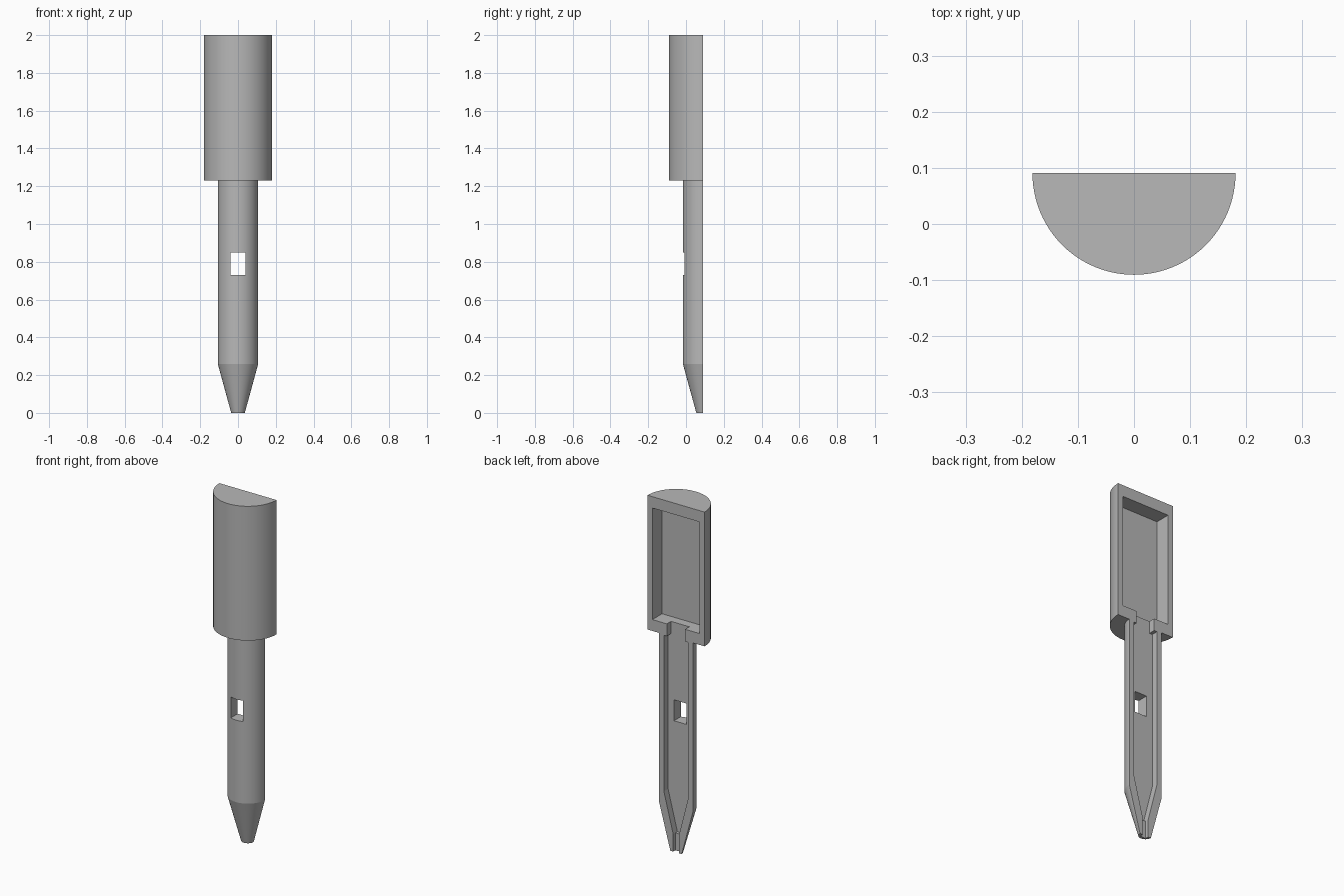
import bpy, bmesh, math

cube = bpy.data.objects.get("Cube")
if cube:
    bpy.data.objects.remove(cube)

R_HEAD, R_SHAFT, R_TIP = 0.181, 0.107, 0.036
Z_TAPER, Z_STEP, Z_TOP = 0.26, 1.23, 2.0
BACK = R_HEAD / 2          # plane of the flat back
SEGMENTS = 48

grey = bpy.data.materials.new("plain grey")
grey.use_nodes = True
colour = (0.48, 0.48, 0.48, 1)
grey.diffuse_color = colour
grey.node_tree.nodes["Principled BSDF"].inputs["Base Color"].default_value = colour


def finish(bm, name):
    bmesh.ops.recalc_face_normals(bm, faces=bm.faces[:])
    mesh = bpy.data.meshes.new(name)
    bm.to_mesh(mesh)
    bm.free()
    mesh.materials.append(grey)
    obj = bpy.data.objects.new(name, mesh)
    bpy.context.scene.collection.objects.link(obj)
    return obj


def half_turned(name, profile):
    """Solid half of a turned shape, flat at the back."""
    bm = bmesh.new()
    rings = []
    for r, z in profile:
        angles = [math.pi * (1 + i / SEGMENTS) for i in range(SEGMENTS + 1)]
        rings.append([bm.verts.new((r * math.cos(a), BACK + r * math.sin(a), z))
                      for a in angles])
    for low, high in zip(rings, rings[1:]):
        for i in range(SEGMENTS):
            bm.faces.new((low[i], low[i + 1], high[i + 1], high[i]))
    bm.faces.new(rings[0])
    bm.faces.new(rings[-1])
    bm.faces.new([ring[0] for ring in rings] + [ring[-1] for ring in reversed(rings)])
    return finish(bm, name)


def cutter(name, half_outline, depth):
    """Mirrored (x, z) outline sunk to a depth below the flat back."""
    outline = half_outline + [(-x, z) for x, z in reversed(half_outline)]
    bm = bmesh.new()
    inner = [bm.verts.new((x, BACK - depth, z)) for x, z in outline]
    outer = [bm.verts.new((x, BACK + 0.1, z)) for x, z in outline]
    bm.faces.new(inner)
    bm.faces.new(outer)
    for i in range(len(outline)):
        j = (i + 1) % len(outline)
        bm.faces.new((inner[i], inner[j], outer[j], outer[i]))
    obj = finish(bm, name)
    obj.hide_render = True
    return obj


# Half shell: tapered tip, shaft and wide head
shell = half_turned("half_shell", [
    (R_TIP, 0), (R_SHAFT, Z_TAPER), (R_SHAFT, Z_STEP),
    (R_HEAD, Z_STEP), (R_HEAD, Z_TOP)])

# Hollows: head pocket, shaft channel with narrow neck, tip groove, window
cutters = [
    cutter("head_pocket", [(0.15, 1.295), (0.15, 1.935)], 0.088),
    cutter("shaft_channel", [(0.018, 0.1), (0.077, 0.33), (0.077, 1.225),
                             (0.058, 1.225), (0.058, 1.32)], 0.038),
    cutter("tip_groove", [(0.018, -0.05), (0.018, 0.14)], 0.02),
    cutter("window", [(0.039, 0.73), (0.039, 0.85)], 0.3),
]
for tool in cutters:
    mod = shell.modifiers.new(tool.name, 'BOOLEAN')
    mod.operation = 'DIFFERENCE'
    mod.solver = 'EXACT'
    mod.object = tool

# Bake the cuts and drop the cutters
bpy.context.view_layer.update()
graph = bpy.context.evaluated_depsgraph_get()
result = bpy.data.meshes.new_from_object(shell.evaluated_get(graph))
shell.modifiers.clear()
shell.data = result
for tool in cutters:
    bpy.data.objects.remove(tool)
result.materials.clear()
result.materials.append(grey)
for face in result.polygons:
    face.material_index = 0

# Smooth round sides with sharp edges
bpy.ops.object.select_all(action='DESELECT')
shell.select_set(True)
bpy.context.view_layer.objects.active = shell
bpy.ops.object.shade_smooth_by_angle(angle=math.radians(14))
